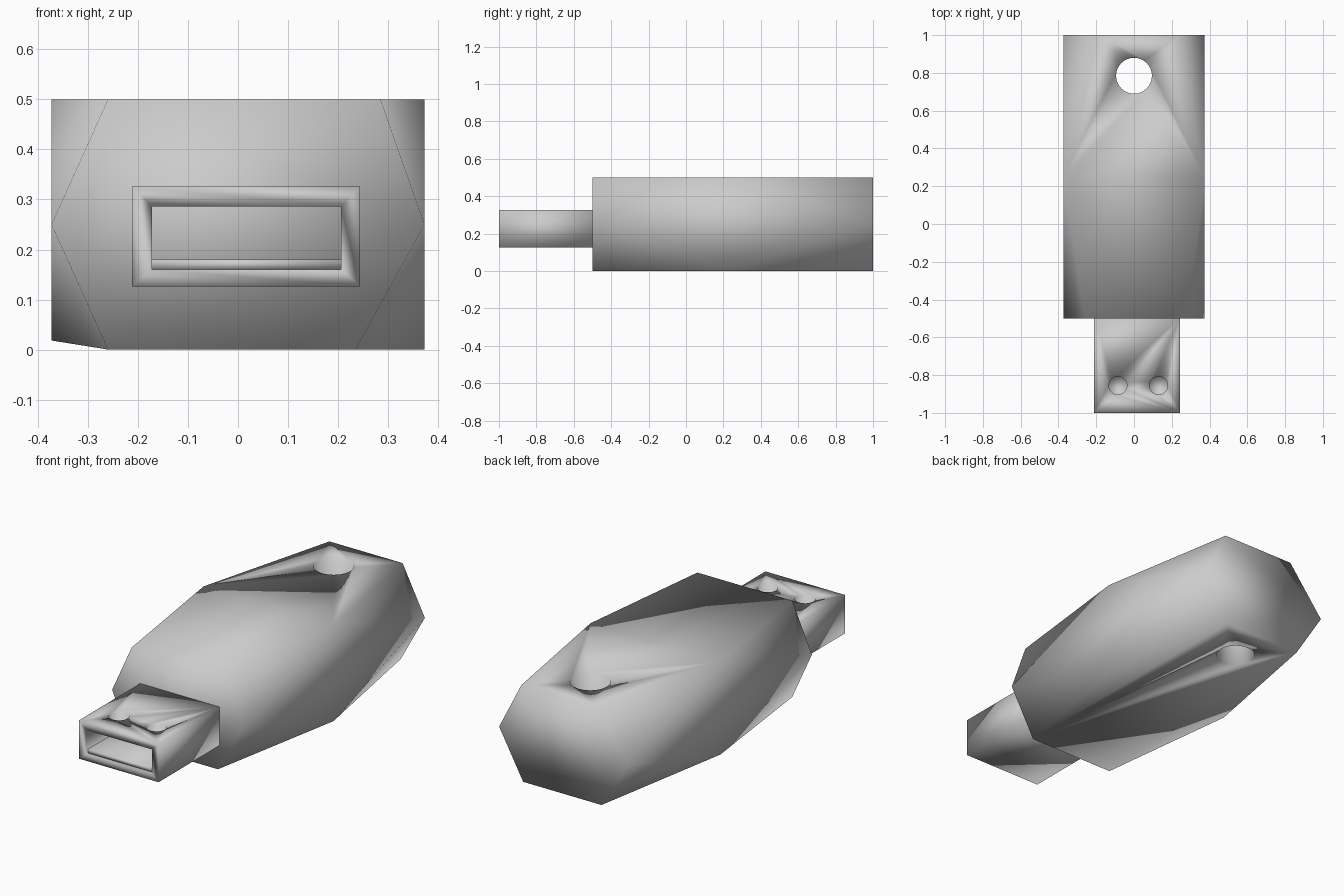
import bpy, bmesh
from mathutils import Matrix

if "Cube" in bpy.data.objects:
    bpy.data.objects.remove(bpy.data.objects["Cube"], do_unlink=True)

grey = bpy.data.materials.new("plain grey")
grey.use_nodes = True
grey.diffuse_color = (0.6, 0.6, 0.6, 1)
grey.node_tree.nodes["Principled BSDF"].inputs["Base Color"].default_value = (0.6, 0.6, 0.6, 1)


def finish(name, bm):
    """Turn a bmesh into a smooth grey object."""
    bmesh.ops.recalc_face_normals(bm, faces=bm.faces)
    for f in bm.faces:
        f.smooth = True
    mesh = bpy.data.meshes.new(name)
    bm.to_mesh(mesh)
    bm.free()
    mesh.materials.append(grey)
    obj = bpy.data.objects.new(name, mesh)
    bpy.context.collection.objects.link(obj)
    return obj


def box(name, lo, hi):
    bm = bmesh.new()
    size = [b - a for a, b in zip(lo, hi)]
    mid = [(a + b) / 2 for a, b in zip(lo, hi)]
    bmesh.ops.create_cube(bm, size=1, matrix=Matrix.Translation(mid) @ Matrix.Diagonal((*size, 1)))
    return finish(name, bm)


def cylinder(name, x, y, lo, hi, radius):
    bm = bmesh.new()
    bmesh.ops.create_cone(bm, cap_ends=True, segments=32, radius1=radius, radius2=radius,
                          depth=hi - lo, matrix=Matrix.Translation((x, y, (lo + hi) / 2)))
    return finish(name, bm)


def cut(target, cutter):
    """Subtract the cutter from the target and discard it."""
    mod = target.modifiers.new("cut", 'BOOLEAN')
    mod.operation = 'DIFFERENCE'
    mod.solver = 'EXACT'
    mod.object = cutter
    bpy.context.view_layer.objects.active = target
    bpy.ops.object.modifier_apply(modifier=mod.name)
    bpy.data.objects.remove(cutter, do_unlink=True)


# Body: a box with all eight corners cut back to the middle of its long edges
bm = bmesh.new()
end_edges = {(-0.5, 0): (-0.26, 0.235), (-0.5, 0.5): (-0.26, 0.285),
             (1, 0): (-0.215, 0.235), (1, 0.5): (-0.175, 0.245)}
for (y, z), ends in end_edges.items():
    for x in ends:
        bm.verts.new((x, y, z))
for x in (-0.373, 0.373):
    for y in (-0.5, 1):
        bm.verts.new((x, y, 0.25))
    for z in (0, 0.5):
        lift = 0.018 if x < 0 and z == 0 else 0
        bm.verts.new((x, 0.25, z + lift))
bmesh.ops.convex_hull(bm, input=bm.verts)
bmesh.ops.dissolve_limit(bm, angle_limit=0.02, verts=bm.verts, edges=bm.edges)
# Split the top across its widest line
widest = [v for v in bm.verts if v.co.z > 0.49 and abs(v.co.y - 0.25) < 0.01]
bmesh.ops.connect_verts(bm, verts=widest)
body = finish("body", bm)

# Lanyard hole through the rear of the body
cut(body, cylinder("lanyard_cutter", 0, 0.785, -0.1, 0.6, 0.095))

# Connector shell: an open tube with two shallow latch holes
shell = box("connector_shell", (-0.212, -1, 0.126), (0.244, -0.5, 0.326))
cut(shell, box("mouth_cutter", (-0.172, -1.1, 0.16), (0.206, -0.4, 0.286)))
for x in (-0.085, 0.13):
    cut(shell, cylinder("latch_cutter", x, -0.855, 0.296, 0.4, 0.048))

# Contact tongue lying on the floor of the mouth
box("contact_tongue", (-0.172, -0.985, 0.16), (0.206, -0.5, 0.18))
